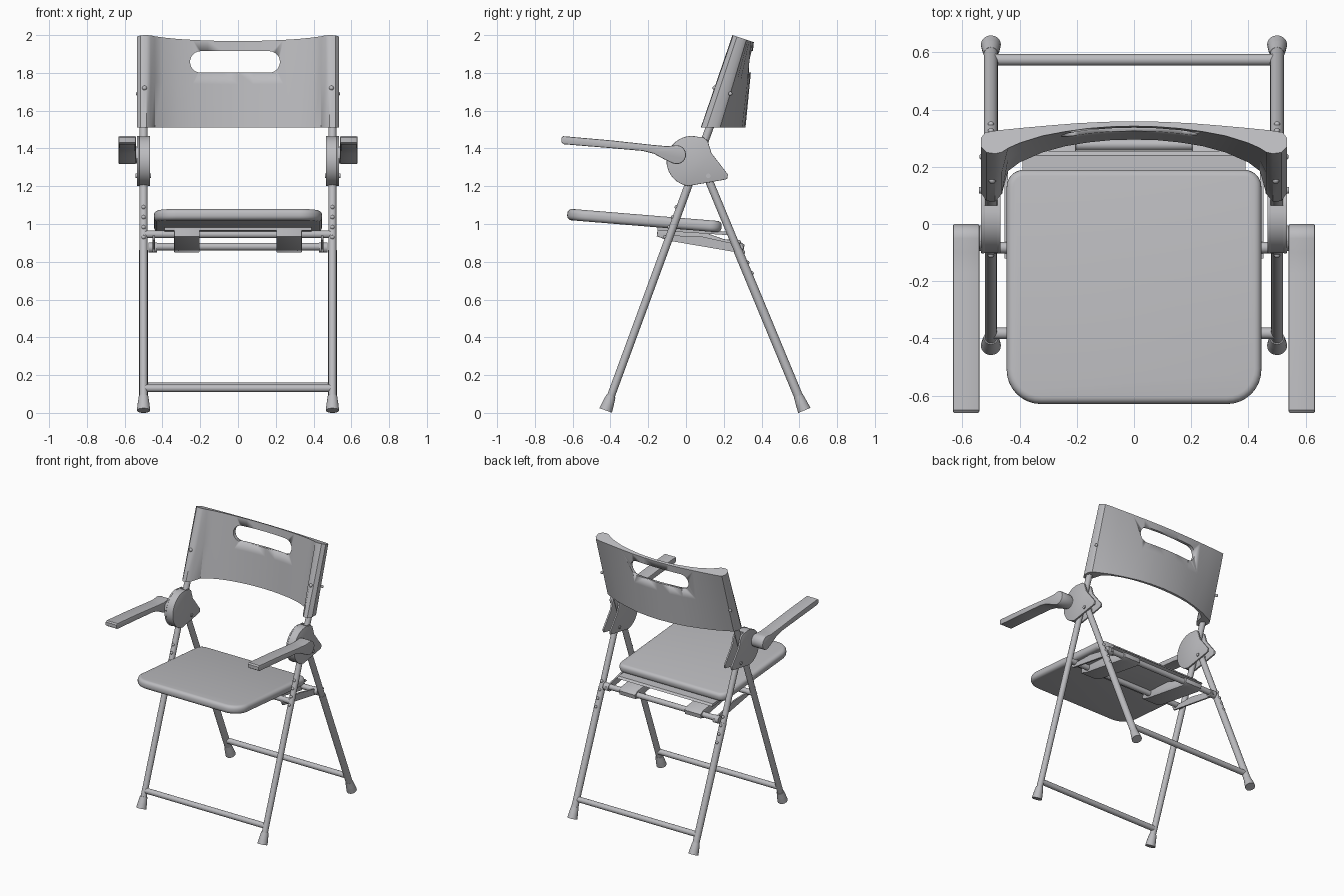
import bpy, bmesh, math
from mathutils import Vector

old = bpy.data.objects.get("Cube")
if old:
    bpy.data.objects.remove(old)

grey = bpy.data.materials.new("light grey")
grey.use_nodes = True
colour = (0.5, 0.5, 0.52, 1)
grey.diffuse_color = colour
grey.node_tree.nodes["Principled BSDF"].inputs["Base Color"].default_value = colour


def finish(name, bm, angle=35):
    bmesh.ops.recalc_face_normals(bm, faces=bm.faces)
    mesh = bpy.data.meshes.new(name)
    bm.to_mesh(mesh)
    bm.free()
    mesh.materials.append(grey)
    ob = bpy.data.objects.new(name, mesh)
    bpy.context.collection.objects.link(ob)
    bpy.ops.object.select_all(action='DESELECT')
    ob.select_set(True)
    bpy.context.view_layer.objects.active = ob
    bpy.ops.object.shade_smooth_by_angle(angle=math.radians(angle))
    return ob


def tube(name, p, q, r, r_end=None, sides=20):
    p, q = Vector(p), Vector(q)
    bm = bmesh.new()
    bmesh.ops.create_cone(bm, cap_ends=True, segments=sides, radius1=r,
                          radius2=r if r_end is None else r_end, depth=(q - p).length)
    turn = (q - p).to_track_quat('Z', 'Y').to_matrix().to_4x4()
    turn.translation = (p + q) / 2
    bm.transform(turn)
    return finish(name, bm)


def prism(name, outline, x0, x1, bevel=0.0):
    """Extrude a (y, z) outline from x0 to x1."""
    bm = bmesh.new()
    face = bm.faces.new([bm.verts.new((x0, y, z)) for y, z in outline])
    new = bmesh.ops.extrude_face_region(bm, geom=[face])["geom"]
    side = [v for v in new if isinstance(v, bmesh.types.BMVert)]
    bmesh.ops.translate(bm, verts=side, vec=(x1 - x0, 0, 0))
    if bevel:
        rim = [e for e in bm.edges if abs(e.verts[0].co.x - e.verts[1].co.x) < 1e-5]
        bmesh.ops.bevel(bm, geom=rim, offset=bevel, segments=2, profile=0.5, affect='EDGES')
    return finish(name, bm)


def arc(cx, cy, r, a0, a1, n=8):
    return [(cx + r * math.cos(math.radians(a0 + (a1 - a0) * i / n)),
             cy + r * math.sin(math.radians(a0 + (a1 - a0) * i / n))) for i in range(n + 1)]


def rivet(name, at, r=0.011):
    bm = bmesh.new()
    bmesh.ops.create_uvsphere(bm, u_segments=10, v_segments=6, radius=r)
    bmesh.ops.translate(bm, verts=bm.verts, vec=at)
    return finish(name, bm, 60)


def front_y(z):
    return -0.43 + 0.3675 * z


def rear_y(z):
    return 0.632 - 0.415 * z


LEG_X = 0.5

# Seat pad: rounded plan, soft edges, tilted with the front higher
plan = (arc(0.325, -0.29, 0.12, -90, 0) + arc(0.385, 0.35, 0.06, 0, 90)
        + arc(-0.385, 0.35, 0.06, 90, 180) + arc(-0.325, -0.29, 0.12, 180, 270))
bm = bmesh.new()
base = bm.faces.new([bm.verts.new((x, y, -0.03)) for x, y in plan])
new = bmesh.ops.extrude_face_region(bm, geom=[base])["geom"]
bmesh.ops.translate(bm, verts=[v for v in new if isinstance(v, bmesh.types.BMVert)], vec=(0, 0, 0.06))
rim = [e for e in bm.edges if abs(e.verts[0].co.z - e.verts[1].co.z) < 1e-5]
bmesh.ops.bevel(bm, geom=rim, offset=0.024, segments=4, profile=0.5, affect='EDGES')
seat = finish("seat", bm)
seat.location = (0, -0.22, 1.018)
seat.rotation_euler.x = -math.atan(0.082)

# Support tray under the rear of the seat
prism("seat_tray", [(-0.15, 0.985), (0.24, 0.958), (0.255, 0.945), (0.24, 0.94), (-0.15, 0.965)],
      -0.39, 0.39)

# Backrest: lofted curved shell with thick sleeves; entries are x, y at bottom, y at top
front = [(0, .295, .342), (.08, .293, .34), (.16, .285, .334), (.24, .272, .323), (.32, .25, .308),
         (.4, .215, .283), (.44, .185, .265), (.462, .105, .251), (.485, .078, .246),
         (.515, .08, .25), (.535, .11, .27)]
back = [(.535, .155, .30), (.52, .18, .32), (.47, .205, .328), (.4, .237, .335),
        (.3, .27, .344), (.2, .297, .352), (.1, .31, .357), (0, .315, .359)]
half = front + back
section = half + [(-x, b, t) for x, b, t in reversed(half[1:-1])]
bm = bmesh.new()
rings = []
for k in (0, 0.5, 1):
    ring = []
    for x, b, t in section:
        y = b + (t - b) * k
        top = 2.0 - 0.33 * (t - 0.246)
        ring.append(bm.verts.new((x, y, 1.51 + (top - 1.51) * k)))
    rings.append(ring)
n = len(section)
for low, high in zip(rings, rings[1:]):
    for i in range(n):
        j = (i + 1) % n
        bm.faces.new((low[i], low[j], high[j], high[i]))
m = len(half)
for ring in (rings[0], rings[-1]):
    # Cap in strips between the front and rear curves
    loop = [ring[(i + m - 1) % n] for i in range(n)]
    bm.faces.new(loop)
backrest = finish("backrest", bm)

# Hand grip slot cut through the backrest
slot = arc(0.165, 1.858, 0.057, -90, 90, 12) + arc(-0.197, 1.858, 0.057, 90, 270, 12)
bm = bmesh.new()
face = bm.faces.new([bm.verts.new((x, 0.0, z)) for x, z in slot])
new = bmesh.ops.extrude_face_region(bm, geom=[face])["geom"]
bmesh.ops.translate(bm, verts=[v for v in new if isinstance(v, bmesh.types.BMVert)], vec=(0, 0.7, 0))
cutter = finish("slot_cutter", bm)
cut = backrest.modifiers.new("grip slot", 'BOOLEAN')
cut.operation = 'DIFFERENCE'
cut.solver = 'EXACT'
cut.object = cutter
bpy.context.view_layer.objects.active = backrest
bpy.ops.object.modifier_apply(modifier=cut.name)
bpy.data.objects.remove(cutter)

# Cross bars
for name, y, z, r, w in (("front_foot_bar", front_y(0.13), 0.13, 0.02, LEG_X),
                         ("rear_foot_bar", rear_y(0.14), 0.14, 0.02, LEG_X),
                         ("front_seat_bar", front_y(0.945), 0.945, 0.02, LEG_X),
                         ("rear_seat_bar", 0.277, 0.88, 0.02, 0.47)):
    tube(name, (-w, y, z), (w, y, z), r)

# Outlines of the repeated side parts, as y and z
housing = arc(0.03, 1.333, 0.133, 75, 262, 20) + [(0.19, 1.232), (0.218, 1.238), (0.222, 1.262),
                                                 (0.135, 1.375), (0.115, 1.44), (0.09, 1.46)]
core = arc(0.03, 1.333, 0.131, 75, 262, 20)
arm = ([(-0.65, 1.465), (-0.4, 1.443), (-0.17, 1.418), (-0.1, 1.412)]
       + arc(-0.05, 1.367, 0.05, 90, -115, 12)
       + [(-0.12, 1.345), (-0.17, 1.372), (-0.23, 1.387), (-0.4, 1.402), (-0.645, 1.422),
          (-0.66, 1.432), (-0.66, 1.457)])
clip = [(-0.15, 0.975), (-0.155, 0.935), (-0.1, 0.915), (0.27, 0.85), (0.305, 0.86), (0.31, 0.89),
        (0.28, 0.91), (0.2, 0.92), (0.1, 0.955)]
link = [(-0.12, 0.94), (-0.11, 0.915), (0.27, 0.85), (0.305, 0.86), (0.305, 0.885), (0.08, 0.935)]

for s, side in ((1, "left"), (-1, "right")):
    x = s * LEG_X

    # Legs with flared feet
    for part, at, top in (("front", front_y, 1.92), ("rear", rear_y, 1.26)):
        tube(f"{side}_{part}_leg", (x, at(0.05), 0.05), (x, at(top), top), 0.021)
        tube(f"{side}_{part}_foot", (x, at(0.013), 0.013), (x, at(0.05), 0.05), 0.035, 0.031)
        tube(f"{side}_{part}_foot_collar", (x, at(0.05), 0.05), (x, at(0.09), 0.09), 0.031, 0.025)
    tube(f"{side}_rear_lower_sleeve", (x, rear_y(0.09), 0.09), (x, rear_y(0.86), 0.86), 0.024)

    # Height adjustment studs
    for i in range(4):
        z = 0.93 + 0.053 * i
        rivet(f"{side}_front_stud_{i}", (x, front_y(z) - 0.02, z))
        z = 0.74 + 0.055 * i
        rivet(f"{side}_rear_stud_{i}", (x, rear_y(z) + 0.023, z))

    # Folding hinge housing: solid front, forked rear
    prism(f"{side}_hinge_core", core, s * 0.475, s * 0.525)
    prism(f"{side}_hinge_inner_plate", housing, s * 0.466, s * 0.478, 0.003)
    prism(f"{side}_hinge_outer_plate", housing, s * 0.522, s * 0.535, 0.003)
    tube(f"{side}_hinge_pin", (s * 0.46, 0.118, 1.255), (s * 0.542, 0.118, 1.255), 0.012)

    # Armrest and its pivot
    prism(f"{side}_armrest", arm, s * 0.54, s * 0.633, 0.006)
    tube(f"{side}_armrest_pivot", (s * 0.53, -0.05, 1.365), (s * 0.545, -0.05, 1.365), 0.045)

    # Under-seat clips and folding link
    prism(f"{side}_seat_clip", clip, s * 0.203, s * 0.338, 0.004)
    prism(f"{side}_seat_link", link, s * 0.44, s * 0.452)
    tube(f"{side}_link_pin", (s * 0.43, 0.277, 0.875), (s * 0.475, 0.277, 0.875), 0.027)

    # Backrest fixing screws
    rivet(f"{side}_backrest_front_screw", (s * 0.495, 0.153, 1.72), 0.013)
    rivet(f"{side}_backrest_side_screw", (s * 0.53, 0.235, 1.69), 0.011)
